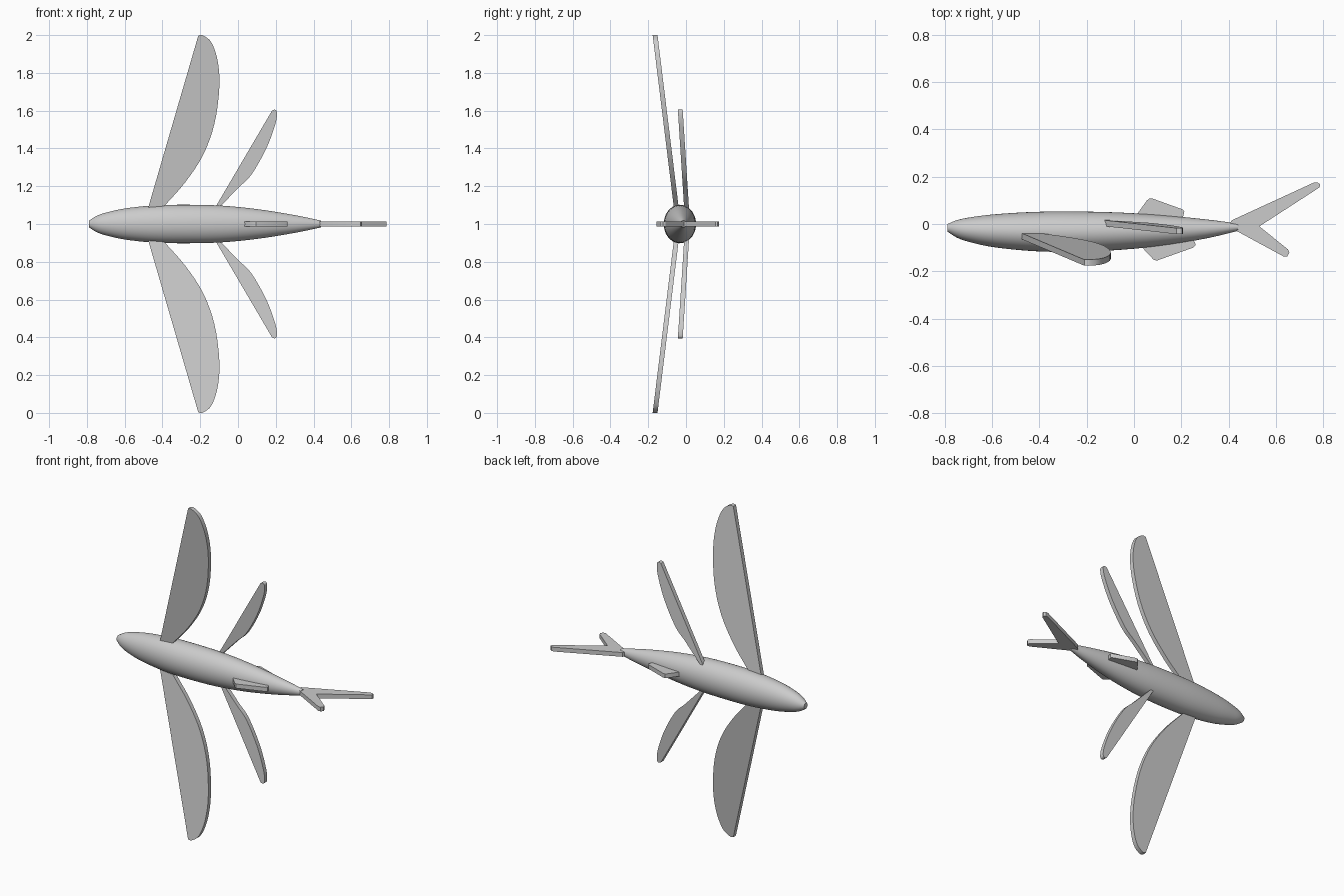
import bpy, bmesh, math
from mathutils import Vector

if "Cube" in bpy.data.objects:
    bpy.data.objects.remove(bpy.data.objects["Cube"])

T = 0.0128  # half thickness of every fin


def finish(bm, name, angle):
    bmesh.ops.recalc_face_normals(bm, faces=bm.faces)
    me = bpy.data.meshes.new(name)
    bm.to_mesh(me)
    bm.free()
    ob = bpy.data.objects.new(name, me)
    bpy.context.collection.objects.link(ob)
    bpy.ops.object.select_all(action='DESELECT')
    ob.select_set(True)
    bpy.context.view_layer.objects.active = ob
    bpy.ops.object.shade_smooth_by_angle(angle=math.radians(angle))
    return ob


def spline(pts, n):
    """Smooth curve through the given points (Catmull-Rom)."""
    p = [Vector(q) for q in pts]
    p = [2 * p[0] - p[1]] + p + [2 * p[-1] - p[-2]]
    out = []
    for i in range(1, len(p) - 2):
        a, b, c, d = p[i - 1:i + 3]
        for k in range(n):
            t = k / n
            out.append(0.5 * (2 * b + (c - a) * t + (2 * a - 5 * b + 4 * c - d) * t * t
                              + (3 * b - a - 3 * c + d) * t ** 3))
    return out + [p[-2]]


def slab(name, outline, place, offset):
    """Plate made from a 2D outline, thickened along offset."""
    bm = bmesh.new()
    off = Vector(offset)
    face = bm.faces.new([bm.verts.new(Vector(place(*q)) - off) for q in outline])
    ext = bmesh.ops.extrude_face_region(bm, geom=[face], use_keep_orig=True)
    for v in ext['geom']:
        if isinstance(v, bmesh.types.BMVert):
            v.co += 2 * off
    return finish(bm, name, 30)


# Body: lofted ellipses (x, top y, bottom y, half height in z)
sections = spline([(-0.788, 0.0, -0.033, 0.018), (-0.75, 0.016, -0.057, 0.042),
                   (-0.70, 0.027, -0.075, 0.060), (-0.60, 0.040, -0.097, 0.082),
                   (-0.45, 0.050, -0.113, 0.098), (-0.30, 0.053, -0.118, 0.102),
                   (-0.10, 0.050, -0.112, 0.098), (0.10, 0.039, -0.094, 0.079),
                   (0.30, 0.020, -0.062, 0.047), (0.44, 0.002, -0.029, 0.018)], 4)
bm = bmesh.new()
N = 40
rings = []
for x, top, bot, rz in sections:
    cy, ry = (top + bot) / 2, (top - bot) / 2
    rings.append([bm.verts.new((x, cy + ry * math.cos(2 * math.pi * i / N),
                                1 + rz * math.sin(2 * math.pi * i / N))) for i in range(N)])
for a, b in zip(rings, rings[1:]):
    for i in range(N):
        j = (i + 1) % N
        bm.faces.new((a[i], a[j], b[j], b[i]))
for ring in (rings[0], rings[-1]):
    bm.faces.new(ring)
finish(bm, "body", 40)

# Paired fins: outlines as (x, height above the body axis)
wing = [(-0.475, 0.088)] + spline(
    [(-0.21, 0.998), (-0.185, 0.998), (-0.14, 0.96), (-0.107, 0.86), (-0.099, 0.72),
     (-0.125, 0.53), (-0.185, 0.365), (-0.28, 0.22), (-0.39, 0.095)], 4)
pelvic = [(-0.125, 0.08)] + spline(
    [(0.18, 0.60), (0.195, 0.605), (0.206, 0.59), (0.198, 0.53), (0.15, 0.40),
     (0.07, 0.26), (0.0, 0.19), (-0.105, 0.08)], 4)
for side, s in (("upper", 1), ("lower", -1)):
    slab(side + "_wing_fin", wing,
         lambda x, h: (x, -0.053 - 0.123 * (h - 0.1), 1 + s * h), (0, T, 0))
    slab(side + "_pelvic_fin", pelvic,
         lambda x, h: (x, 0.002 - 0.064 * (h - 0.1), 1 + s * h), (0, T, 0))

# Single fins lying in the body's middle plane: outlines as (x, y)
flat = lambda x, y: (x, y, 1)
slab("dorsal_fin", [(0.0, 0.02), (0.015, 0.045), (0.055, 0.1), (0.066, 0.108), (0.08, 0.107),
                    (0.205, 0.062), (0.213, 0.053), (0.205, 0.02)], flat, (0, 0, T))
slab("anal_fin", [(0.03, -0.07), (0.035, -0.1), (0.082, -0.15), (0.096, -0.155), (0.25, -0.1),
                  (0.261, -0.09), (0.258, -0.078), (0.24, -0.05)], flat, (0, 0, T))
slab("tail_fin", [(0.40, -0.01), (0.412, 0.015), (0.76, 0.175), (0.775, 0.176), (0.787, 0.168),
                  (0.785, 0.155), (0.53, -0.01), (0.652, -0.108), (0.657, -0.122),
                  (0.648, -0.137), (0.632, -0.137), (0.435, -0.03)], flat, (0, 0, T))
